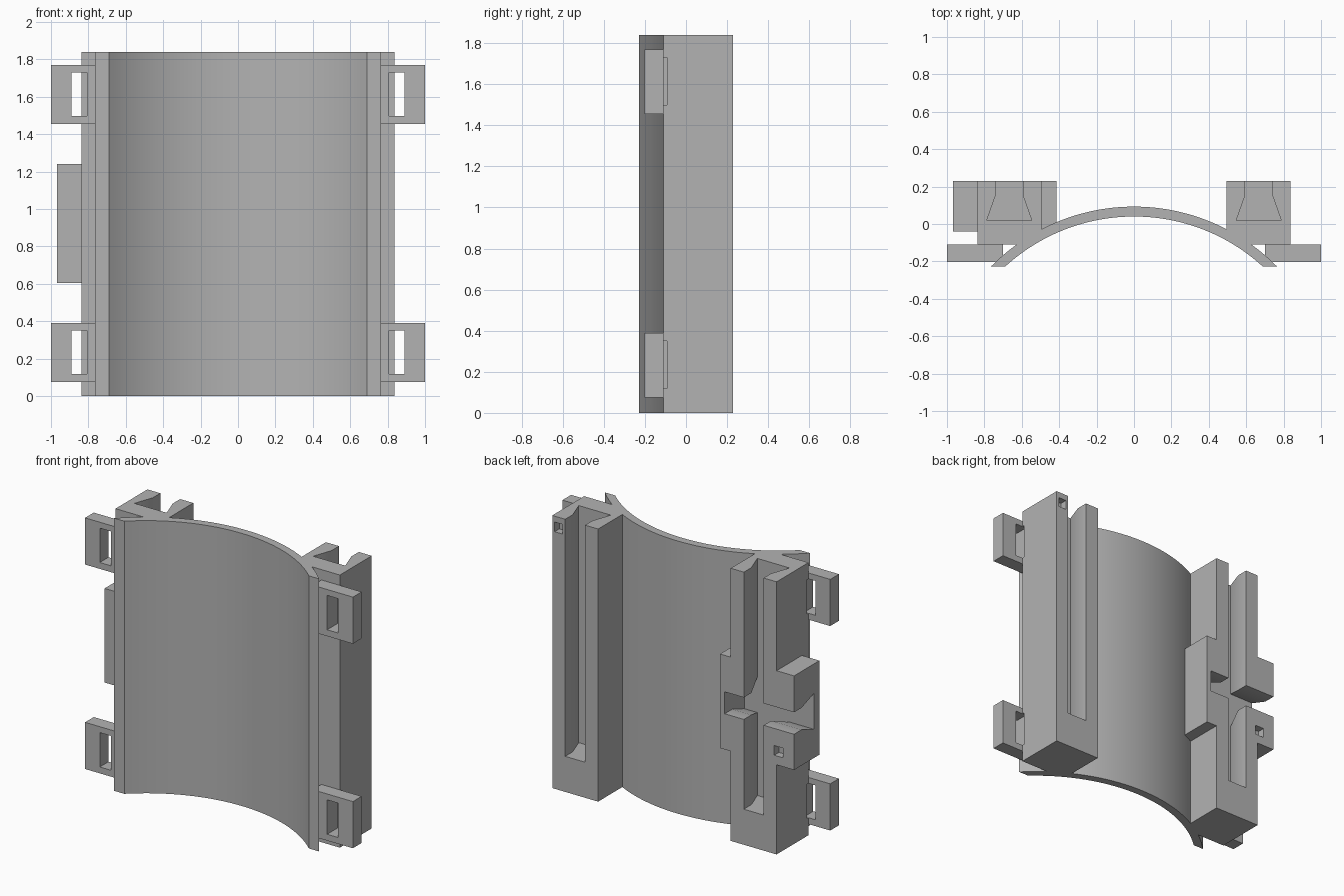
import bpy, bmesh, math
from mathutils import Vector

if "Cube" in bpy.data.objects:
    bpy.data.objects.remove(bpy.data.objects["Cube"])

H = 1.84                                  # overall height
CY, R_IN, R_OUT = -0.98, 1.02, 1.073      # curved plate: centre and radii
FOOT, BACK, LEDGE = -0.228, 0.23, -0.11   # main y levels
BLOCK_IN, BLOCK_OUT = 0.495, 0.8375       # rail block x limits
RAIL_X = 0.667                            # channel centre

grey = bpy.data.materials.new("plain grey")
grey.diffuse_color = (0.45, 0.45, 0.45, 1)
grey.use_nodes = True
grey.node_tree.nodes["Principled BSDF"].inputs["Base Color"].default_value = grey.diffuse_color


def prism(name, pts, place, vec):
    """Extrude a 2D outline, placed in space by a function."""
    bm = bmesh.new()
    face = bm.faces.new([bm.verts.new(place(*p)) for p in pts])
    ext = bmesh.ops.extrude_face_region(bm, geom=[face])
    bmesh.ops.translate(bm, vec=Vector(vec),
                        verts=[v for v in ext["geom"] if isinstance(v, bmesh.types.BMVert)])
    bmesh.ops.recalc_face_normals(bm, faces=bm.faces)
    me = bpy.data.meshes.new(name)
    bm.to_mesh(me)
    bm.free()
    me.materials.append(grey)
    ob = bpy.data.objects.new(name, me)
    bpy.context.collection.objects.link(ob)
    return ob


def box(name, x0, x1, y0, y1, z0, z1):
    x0, x1 = sorted((x0, x1))
    return prism(name, [(x0, y0), (x1, y0), (x1, y1), (x0, y1)],
                 lambda x, y: (x, y, z0), (0, 0, z1 - z0))


def combine(target, tool, operation):
    mod = target.modifiers.new(operation.lower(), 'BOOLEAN')
    mod.operation, mod.solver, mod.object = operation, 'EXACT', tool
    bpy.context.view_layer.objects.active = target
    bpy.ops.object.modifier_apply(modifier=mod.name)
    bpy.data.objects.remove(tool)


def arc(r, x0, x1, n):
    a0, a1 = math.asin(x0 / r), math.asin(x1 / r)
    return [(r * math.sin(a0 + (a1 - a0) * i / n),
             CY + r * math.cos(a0 + (a1 - a0) * i / n)) for i in range(n + 1)]


def x_at(r, y):
    return math.sqrt(r * r - (y - CY) ** 2)


# Curved plate and both rail blocks as one extruded cross-section
xi, xo, xl = x_at(R_IN, FOOT), x_at(R_OUT, FOOT), x_at(R_OUT, LEDGE)
right = arc(R_OUT, xo, xl, 6) + [(BLOCK_OUT, LEDGE), (BLOCK_OUT, BACK), (BLOCK_IN, BACK)]
left = [(-x, y) for x, y in reversed(right)]
outline = arc(R_IN, -xi, xi, 48) + right + arc(R_OUT, BLOCK_IN, -BLOCK_IN, 36) + left
body = prism("curved_rail_bracket", outline, lambda x, y: (x, y, 0), (0, 0, H))

# Side tabs on the left block
TAB0, TAB1 = 0.605, 1.24
combine(body, box("outer_tab", -0.968, -0.80, -0.04, BACK, TAB0, TAB1), 'UNION')
combine(body, box("inner_tab", -0.52, -0.415, -0.025, BACK, TAB0, TAB1), 'UNION')

# Four clips with slots that bite slightly into the blocks
for s in (1, -1):
    for z in (0.075, 1.455):
        combine(body, box("clip", s * 0.70, s * 1.0, -0.203, LEDGE, z, z + 0.315), 'UNION')
        combine(body, box("slot", s * 0.808, s * 0.89, -0.26, -0.093, z + 0.043, z + 0.275),
                'DIFFERENCE')

# Dovetail channels: one up each block, one across the left block
dovetail = [(-0.12, 0.02), (0.12, 0.02), (0.074, 0.15), (0.074, 0.26), (-0.074, 0.26), (-0.074, 0.15)]
for s in (1, -1):
    combine(body, prism("channel", dovetail, lambda u, y: (s * RAIL_X + u, y, 0.24), (0, 0, H)),
            'DIFFERENCE')
combine(body, prism("cross_channel", dovetail, lambda u, y: (-0.45, y, H / 2 + u), (-0.7, 0, 0)),
        'DIFFERENCE')

# Small square pockets in the back faces
combine(body, box("pocket", 0.76, 0.82, 0.18, 0.26, 1.735, 1.80), 'DIFFERENCE')
combine(body, box("pocket", -0.887, -0.82, 0.18, 0.26, 0.665, 0.73), 'DIFFERENCE')

# Smooth curve, sharp edges
bpy.ops.object.select_all(action='DESELECT')
body.select_set(True)
bpy.context.view_layer.objects.active = body
bpy.ops.object.shade_smooth_by_angle(angle=math.radians(20))
